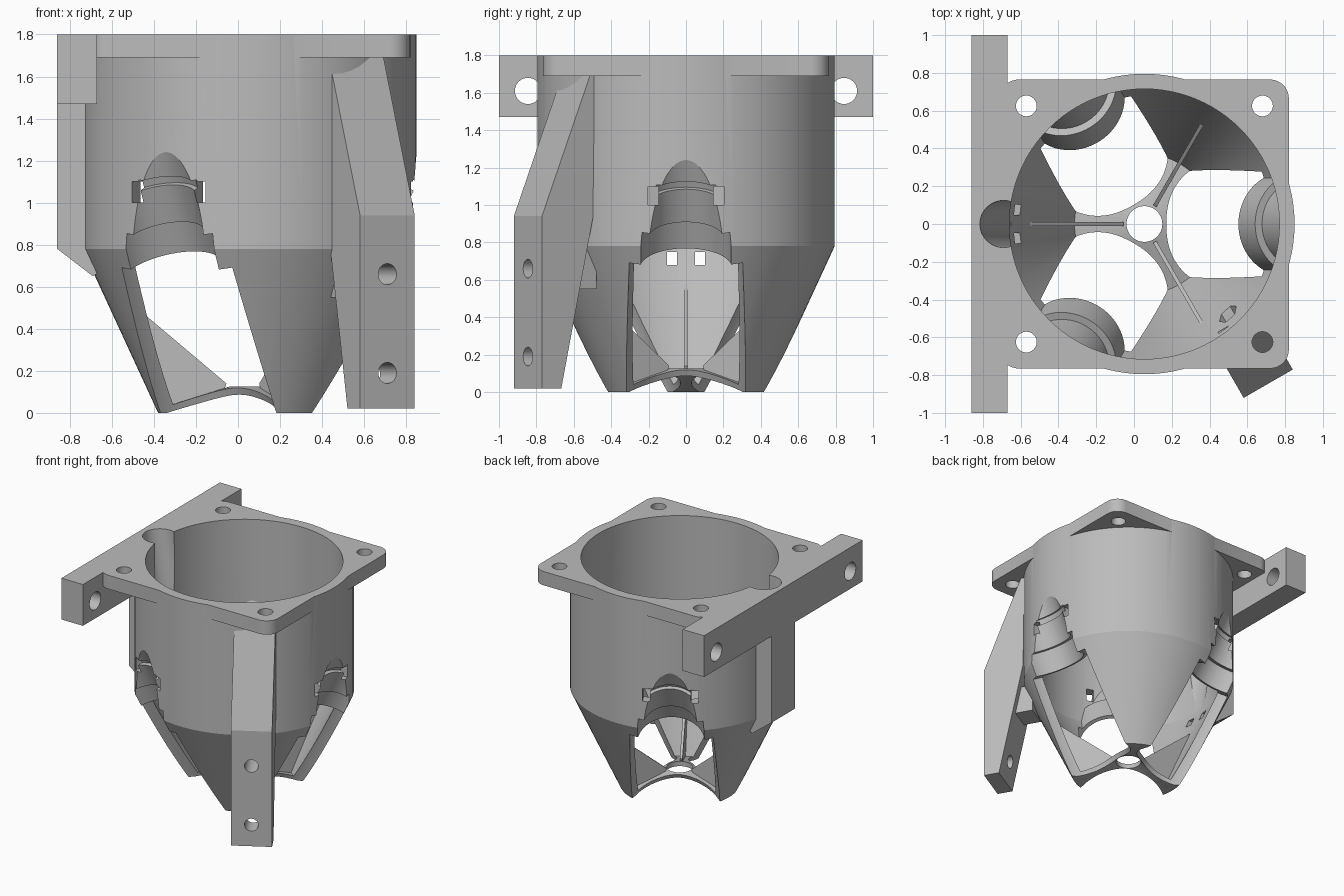
import bpy, bmesh
from math import cos, sin, pi, radians
from mathutils import Matrix, Vector

cube = bpy.data.objects.get("Cube")
if cube:
    bpy.data.objects.remove(cube)

grey = bpy.data.materials.new("grey_plastic")
grey.use_nodes = True
COLOUR = (0.5, 0.5, 0.5, 1)
grey.diffuse_color = COLOUR
grey.node_tree.nodes["Principled BSDF"].inputs["Base Color"].default_value = COLOUR

CX = 0.055                      # tube axis
CENTRE = Matrix.Translation((CX, 0, 0))
TILT = radians(25)              # lean of the three sockets


def turn(deg):
    return CENTRE @ Matrix.Rotation(radians(deg), 4, 'Z')


def finish(name, bm, matrix=Matrix()):
    bm.transform(matrix)
    bmesh.ops.recalc_face_normals(bm, faces=bm.faces)
    mesh = bpy.data.meshes.new(name)
    bm.to_mesh(mesh)
    bm.free()
    mesh.materials.append(grey)
    obj = bpy.data.objects.new(name, mesh)
    bpy.context.collection.objects.link(obj)
    return obj


def revolve(name, profile, matrix=CENTRE, n=96):
    """Closed solid from (radius, height) points; ends are capped."""
    bm = bmesh.new()
    rings = []
    for r, z in profile:
        if r == 0:
            rings.append([bm.verts.new((0, 0, z))] * n)
        else:
            rings.append([bm.verts.new((r * cos(2 * pi * i / n), r * sin(2 * pi * i / n), z))
                          for i in range(n)])
    for a, b in zip(rings, rings[1:]):
        for i in range(n):
            j = (i + 1) % n
            bm.faces.new(list(dict.fromkeys((a[i], a[j], b[j], b[i]))))
    for ring in (rings[0], rings[-1]):
        if ring[0] is not ring[1]:
            bm.faces.new(ring)
    return finish(name, bm, matrix)


def prism(name, points, offset, matrix=Matrix()):
    """Extrude a 3D outline by an offset."""
    bm = bmesh.new()
    face = bm.faces.new([bm.verts.new(p) for p in points])
    ext = bmesh.ops.extrude_face_region(bm, geom=[face])
    verts = [g for g in ext["geom"] if isinstance(g, bmesh.types.BMVert)]
    bmesh.ops.translate(bm, verts=verts, vec=offset)
    return finish(name, bm, matrix)


def box(name, lo, hi, matrix=Matrix()):
    pts = [(lo[0], lo[1]), (hi[0], lo[1]), (hi[0], hi[1]), (lo[0], hi[1])]
    return prism(name, [(x, y, lo[2]) for x, y in pts], (0, 0, hi[2] - lo[2]), matrix)


def rod(start, end, r, matrix=Matrix(), n=32):
    """Cylinder between two points."""
    a, b = Vector(start), Vector(end)
    spin = (b - a).to_track_quat('Z', 'Y').to_matrix().to_4x4()
    return revolve("rod", [(r, 0), (r, (b - a).length)],
                   matrix @ Matrix.Translation(a) @ spin, n)


def combine(obj, operation, others):
    for other in others:
        mod = obj.modifiers.new("bool", 'BOOLEAN')
        mod.operation = operation
        mod.solver = 'EXACT'
        mod.object = other
        graph = bpy.context.evaluated_depsgraph_get()
        mesh = bpy.data.meshes.new_from_object(obj.evaluated_get(graph))
        obj.modifiers.clear()
        obj.data = mesh
        bpy.data.objects.remove(other)


def outer_shell():
    return revolve("funnel_body", [(0, 0.115), (0.40, 0), (0.435, 0), (0.795, 0.78),
                                   (0.795, 1.8), (0, 1.8)])


# Square top flange with round corners
outline = []
for k in range(4):
    mid = radians(45 + 90 * k)
    c = Vector((cos(mid), sin(mid), 0)) * (0.665 * 2 ** 0.5)
    for i in range(9):
        a = mid + radians(-45 + i * 11.25)
        outline.append(c + Vector((cos(a), sin(a), 0)) * 0.1 + Vector((0, 0, 1.69)))
flange = prism("flange", outline, (0, 0, 0.11), CENTRE)

# Rear bar and the cable duct below it
bar = box("bar", (-0.86, -1, 1.47), (-0.67, 1, 1.8))
duct = prism("duct", [(-0.86, -0.15, 1.5), (-0.86, -0.15, 0.78), (-0.69, -0.15, 0.65),
                      (-0.66, -0.15, 0.67), (-0.66, -0.15, 1.5)], (0, 0.3, 0))

body = outer_shell()
combine(body, 'UNION', [flange, bar, duct])
bore = revolve("bore", [(0, 0.155), (0.37, 0.04), (0.715, 0.80), (0.715, 1.9), (0, 1.9)])
combine(body, 'DIFFERENCE', [bore])

# Three leaning sockets between the legs
down_in = Vector((-sin(TILT), 0, -cos(TILT)))
side = Vector((0, 1, 0))
lean = Matrix((side.cross(down_in), side, down_in)).transposed().to_4x4()
lean.translation = (0.971, 0, 1.145)
SHROUD = [(0.235, -0.3), (0.235, 0.32), (0.275, 0.32), (0.275, 0.53)]
HOLLOW = [(0.2, -0.35), (0.2, 0.115), (0.225, 0.115), (0.225, 0.16), (0.2, 0.16),
          (0.2, 0.354), (0.245, 0.354), (0.245, 0.53), (0.31, 0.53), (0.35, 1.5)]
ANGLES = (0, 120, 240)
for a in ANGLES:
    shroud = revolve("shroud", SHROUD, turn(a) @ lean)
    combine(shroud, 'INTERSECT', [outer_shell()])
    combine(body, 'UNION', [shroud])
for a in ANGLES:
    cuts = [revolve("hollow", HOLLOW, turn(a) @ lean)]
    for s in (-1, 1):
        y = s * 0.175
        cuts.append(box("strap_slot", (0.6, y - 0.028, 1.0), (0.95, y + 0.028, 1.1), turn(a)))
    combine(body, 'DIFFERENCE', cuts)

# Holes in floor, flange, bar, duct and rear leg
ARM = turn(-60)
cuts = [rod((CX, 0, -0.1), (CX, 0, 0.4), 0.095),
        rod((-0.706, 0, 1.9), (-0.53, 0, 0.8), 0.125),
        rod((0.5, 0.145, 0.66), (1, 0.145, 0.66), 0.06, ARM, 6)]
for s in (-1, 1):
    cuts.append(rod((-1, s * 0.845, 1.61), (-0.5, s * 0.845, 1.61), 0.07))
    cuts.append(box("tie_hole", (-0.9, s * 0.075 - 0.027, 0.68), (-0.5, s * 0.075 + 0.027, 0.75)))
    for t in (-1, 1):
        cuts.append(rod((CX + s * 0.625, t * 0.625, 1.6), (CX + s * 0.625, t * 0.625, 1.9), 0.055))
combine(body, 'DIFFERENCE', cuts)

# Mounting arm on the front left leg
profile = [(0.94, 0.02), (1.06, 0.02), (1.06, 0.94), (0.76, 1.7), (0.735, 1.7), (0.745, 0.93)]
arm = prism("mounting_arm", [(r, -0.005, z) for r, z in profile], (0, 0.3, 0), ARM)
boss = box("boss", (0.69, 0.05, 0.55), (0.92, 0.24, 0.77), ARM)
combine(arm, 'UNION', [boss])
combine(arm, 'DIFFERENCE', [rod((0.5, 0.145, z), (1.2, 0.145, z), 0.05, ARM) for z in (0.66, 0.19)])

# Thin web inside each leg
webs = [prism("leg_web", [(0.62, -0.01, 0.57), (0.11, -0.01, 0.14), (0.12, -0.01, 0.11),
                          (0.39, -0.01, 0.03)], (0, 0.02, 0), turn(a)) for a in (60, 180, 300)]

bpy.ops.object.select_all(action='DESELECT')
for obj in [body, arm] + webs:
    obj.select_set(True)
bpy.context.view_layer.objects.active = body
bpy.ops.object.shade_smooth_by_angle(angle=radians(20))
